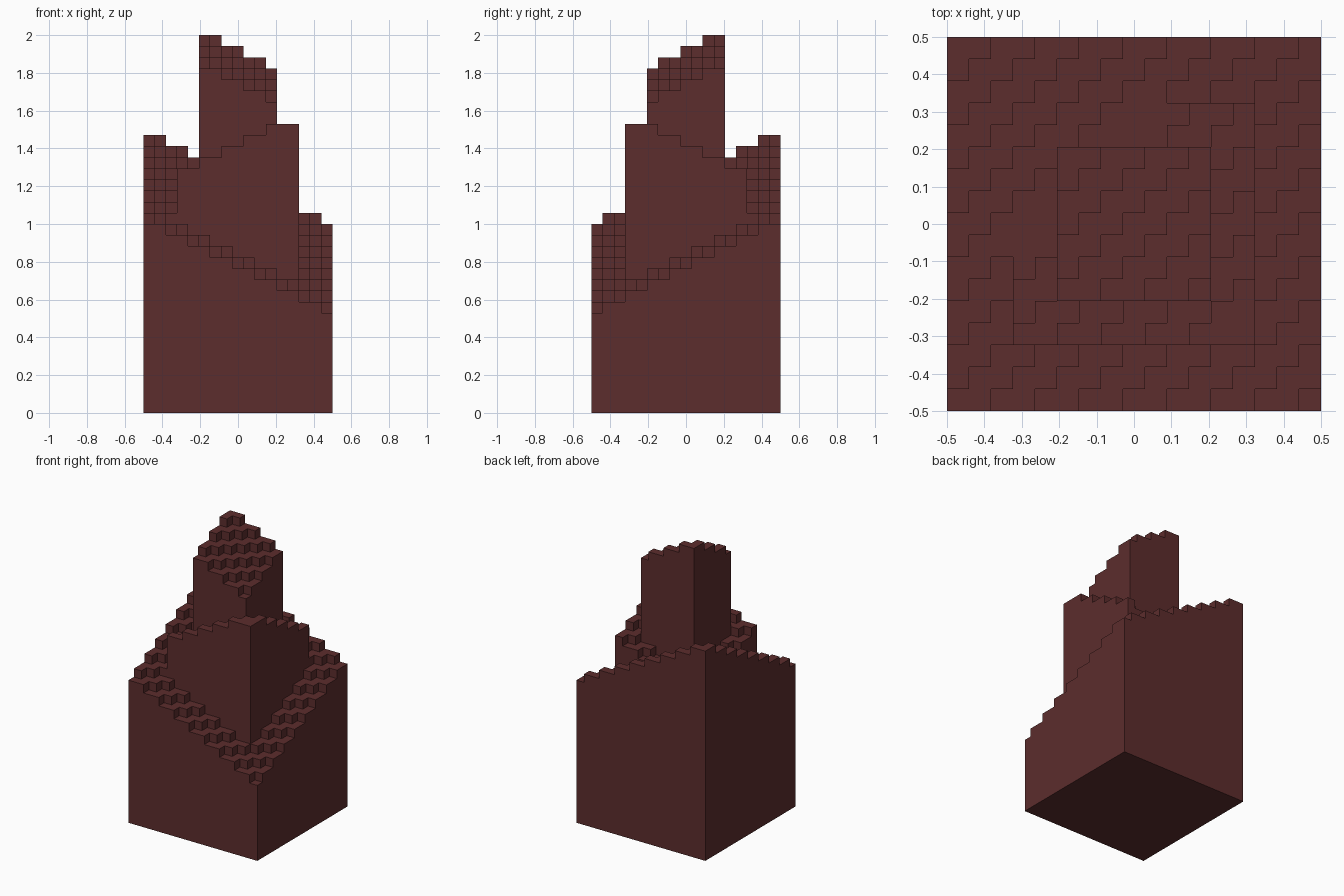
import bpy
import bmesh

cube = bpy.data.objects.get("Cube")
if cube:
    bpy.data.objects.remove(cube, do_unlink=True)

N = 17          # blocks along each side of the footprint
S = 1 / N       # block size

stone = bpy.data.materials.new("dark red brown")
stone.use_nodes = True
colour = (0.107, 0.026, 0.026, 1)
stone.diffuse_color = colour
stone.node_tree.nodes["Principled BSDF"].inputs["Base Color"].default_value = colour


def tier(name, margin, bottom, height):
    """Square block tower with a stepped top; height takes the diagonal index."""
    cells = range(margin, N - margin)
    bm = bmesh.new()

    def quad(*corners):
        bm.faces.new([bm.verts.new(((x - N / 2) * S, (y - N / 2) * S, z * S))
                      for x, y, z in corners])

    def top(i, j):
        return height(i + N - 1 - j) if i in cells and j in cells else bottom

    for i in cells:
        for j in cells:
            h = top(i, j)
            a, b, c, d = (i, j), (i + 1, j), (i + 1, j + 1), (i, j + 1)
            quad(*[(*p, h) for p in (a, b, c, d)])
            quad(*[(*p, bottom) for p in (d, c, b, a)])
            # Exposed block sides towards each lower neighbour
            for p, q, n in ((a, b, (i, j - 1)), (b, c, (i + 1, j)),
                            (c, d, (i, j + 1)), (d, a, (i - 1, j))):
                for z in range(top(*n), h):
                    quad((*p, z), (*q, z), (*q, z + 1), (*p, z + 1))

    # Weld the blocks and merge flat areas into single faces
    bmesh.ops.remove_doubles(bm, verts=bm.verts[:], dist=S / 100)
    bmesh.ops.dissolve_limit(bm, angle_limit=0.01, verts=bm.verts[:], edges=bm.edges[:])
    mesh = bpy.data.meshes.new(name)
    bm.to_mesh(mesh)
    bm.free()
    mesh.materials.append(stone)
    bpy.context.collection.objects.link(bpy.data.objects.new(name, mesh))


# Wide base, rising to the back right
tier("base_tier", 0, 0, lambda d: 25 - d // 2)
# Middle block, rising the opposite way with a flat peak
tier("middle_tier", 3, 10, lambda d: min(26, 14 + d // 2))
# Narrow tower, rising the same way as the base
tier("top_tier", 5, 18, lambda d: 39 - d // 2)
